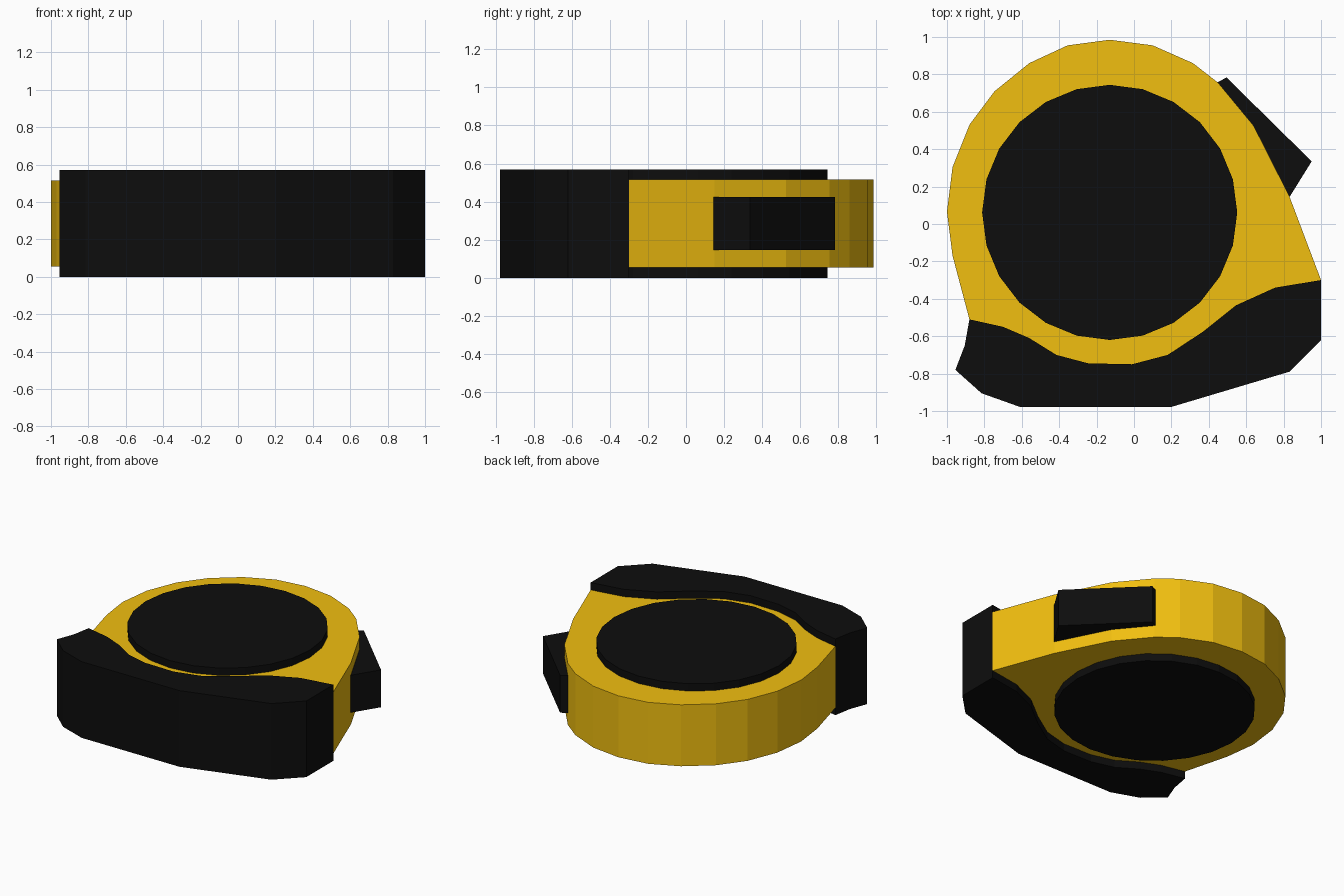
import bpy, bmesh
from math import cos, sin, radians

if "Cube" in bpy.data.objects:
    bpy.data.objects.remove(bpy.data.objects["Cube"])


def material(name, rgb):
    mat = bpy.data.materials.new(name)
    mat.diffuse_color = (*rgb, 1)
    mat.use_nodes = True
    mat.node_tree.nodes["Principled BSDF"].inputs["Base Color"].default_value = mat.diffuse_color
    return mat


black = material("black_rubber", (0.004, 0.004, 0.004))
yellow = material("yellow_plastic", (0.88, 0.52, 0.005))


def prism(name, outline, z0, z1, mat):
    """Extrude a closed top-view outline from z0 to z1."""
    bm = bmesh.new()
    base = bm.faces.new([bm.verts.new((x, y, z0)) for x, y in outline])
    top = bmesh.ops.extrude_face_region(bm, geom=[base], use_keep_orig=True)
    moved = [v for v in top["geom"] if isinstance(v, bmesh.types.BMVert)]
    bmesh.ops.translate(bm, verts=moved, vec=(0, 0, z1 - z0))
    bmesh.ops.recalc_face_normals(bm, faces=bm.faces)
    mesh = bpy.data.meshes.new(name)
    bm.to_mesh(mesh)
    bm.free()
    mesh.materials.append(mat)
    obj = bpy.data.objects.new(name, mesh)
    bpy.context.collection.objects.link(obj)
    return obj


# Wavy seam shared by the case and the grip, left to right
seam = [(-0.88, -0.51), (-0.70, -0.55), (-0.56, -0.61), (-0.415, -0.70),
        (-0.245, -0.745), (-0.01, -0.75), (0.18, -0.70), (0.37, -0.575),
        (0.545, -0.435), (0.755, -0.34), (1.0, -0.30)]

# Yellow case: right flank, round top, left flank
case_edge = [(0.83, 0.15), (0.64, 0.525), (0.45, 0.755), (0.315, 0.86),
             (0.10, 0.955), (-0.13, 0.985), (-0.355, 0.955), (-0.56, 0.86),
             (-0.745, 0.71), (-0.88, 0.53), (-0.97, 0.305), (-1.0, 0.065),
             (-0.97, -0.17)]
prism("case", seam + case_edge, 0.055, 0.515, yellow)

# Rubber grip along the front
grip_edge = [(1.0, -0.62), (0.83, -0.79), (0.20, -0.978), (-0.61, -0.978),
             (-0.815, -0.905), (-0.955, -0.78), (-0.905, -0.65)]
prism("grip", seam + grip_edge, 0, 0.57, black)

# Round side plates, one disc running through the case
disc = [(-0.13 + 0.682 * cos(radians(15 * i)), 0.062 + 0.682 * sin(radians(15 * i)))
        for i in range(24)]
prism("side_disc", disc, 0, 0.57, black)

# Lock button on the sloping flank
prism("lock_button", [(0.44, 0.755), (0.495, 0.783), (0.95, 0.335), (0.83, 0.142)],
      0.145, 0.425, black)
